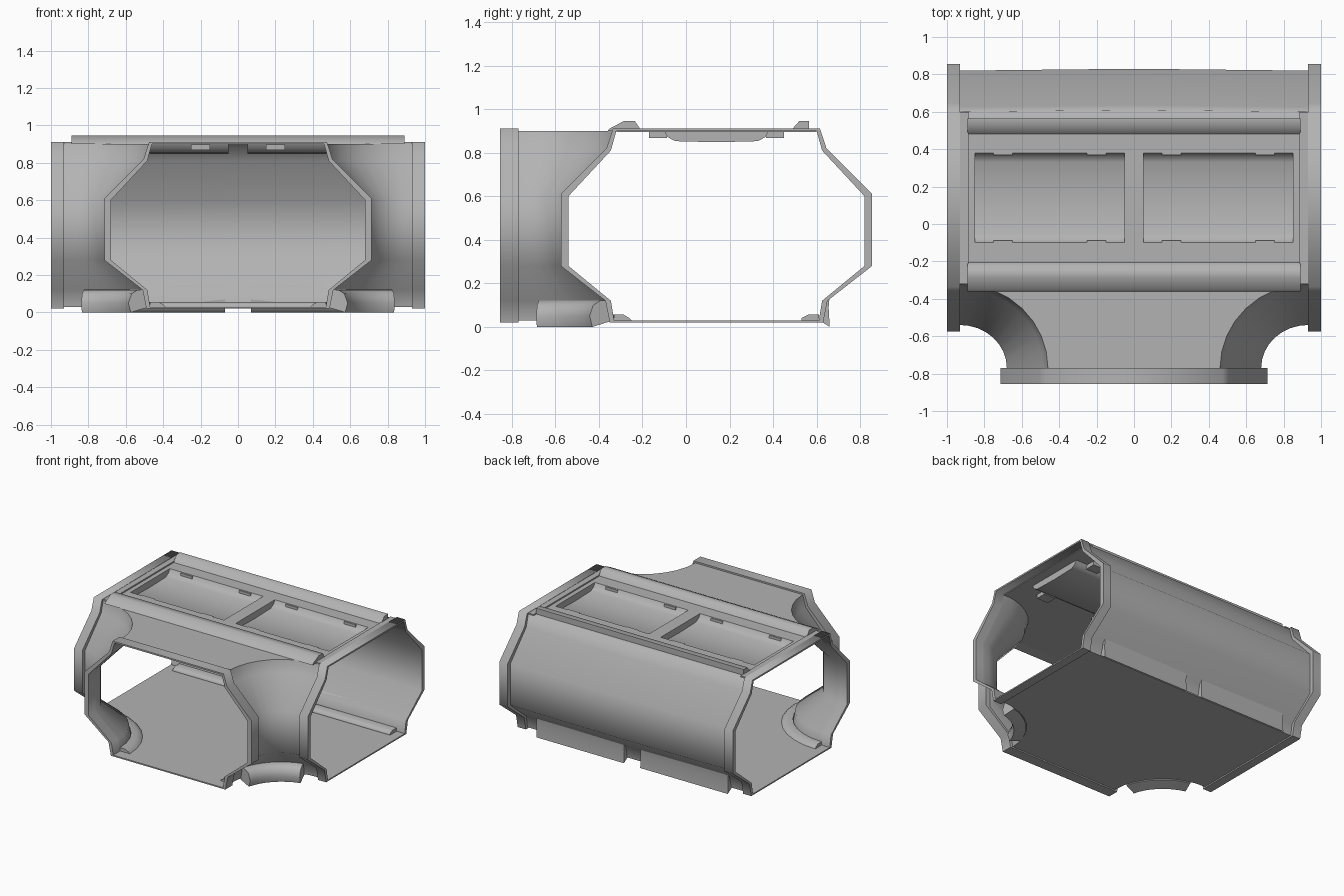
import bpy, bmesh
from math import sin, cos, radians

if "Cube" in bpy.data.objects:
    bpy.data.objects.remove(bpy.data.objects["Cube"])

# Shared corridor half profile: (half width, height), bottom to top
INNER = [(.47, .03), (.485, .12), (.68, .28), (.68, .6), (.485, .81), (.46, .9)]
OUTER = [(.49, .02), (.51, .12), (.715, .28), (.715, .61), (.505, .82), (.475, .912)]
CY = .14                 # centre line of the main corridor
XE, YE = .93, -.77       # where the end collars begin

GREY = bpy.data.materials.new("mid_grey")
GREY.diffuse_color = (.45, .45, .45, 1)
GREY.use_nodes = True
GREY.node_tree.nodes["Principled BSDF"].inputs["Base Color"].default_value = GREY.diffuse_color


def make(name, verts, faces, angle=75):
    bm = bmesh.new()
    vs = [bm.verts.new(v) for v in verts]
    for f in faces:
        bm.faces.new([vs[i] for i in f])
    bmesh.ops.remove_doubles(bm, verts=bm.verts, dist=1e-4)
    bmesh.ops.recalc_face_normals(bm, faces=bm.faces)
    me = bpy.data.meshes.new(name)
    bm.to_mesh(me)
    bm.free()
    me.materials.append(GREY)
    ob = bpy.data.objects.new(name, me)
    bpy.context.collection.objects.link(ob)
    bpy.ops.object.select_all(action='DESELECT')
    ob.select_set(True)
    bpy.context.view_layer.objects.active = ob
    bpy.ops.object.shade_smooth_by_angle(angle=radians(angle))
    return ob


def loft(name, rows, closed=False, caps=False, angle=75):
    n = len(rows[0])
    verts = [p for r in rows for p in r]
    faces = []
    for i in range(len(rows) - 1):
        for j in range(n if closed else n - 1):
            k = (j + 1) % n
            faces.append((i*n + j, i*n + k, (i+1)*n + k, (i+1)*n + j))
    if caps:
        faces += [tuple(range(n)), tuple(range(len(verts) - n, len(verts)))]
    return make(name, verts, faces, angle)


def box(name, x0, x1, y0, y1, z0, z1):
    rows = [[(x, y0, z0), (x, y1, z0), (x, y1, z1), (x, y0, z1)] for x in (x0, x1)]
    return loft(name, rows, True, True)


def extrude_x(name, prof, x0, x1):
    return loft(name, [[(x, y, z) for y, z in prof] for x in (x0, x1)], True, True)


def ring(prof):
    return prof + [(-u, z) for u, z in reversed(prof)]


def fillet(u, t, s, r=1):
    # quarter ellipse joining branch wall to main wall
    a, b = XE - u, CY - u - YE
    return s * (XE - r*a*cos(t)), YE + r*b*sin(t)


ANG = [radians(90 * i / 8) for i in range(9)]


# End collars: closed octagonal rings
def collar(name, place, d0, d1):
    o, i = ring(OUTER), ring(INNER)
    loops = [(o, d0), (o, d1), (i, d1), (i, d0), (o, d0)]
    return loft(name, [[place(u, z, d) for u, z in p] for p, d in loops], True)


for s, side in ((-1, "left"), (1, "right")):
    collar(side + "_collar", lambda u, z, d: (s*d, CY + u, z), XE, 1)
collar("front_collar", lambda u, z, d: (u, d, z), YE, -.855)

# Back wall, bulging very slightly, with the rear roof strip smoothed into it
Z, Y0, Y1 = .9, -.1, .38
loft("back_wall", [[(x, CY + u + .01*(1 - abs(x)/XE), z) for u, z in INNER] + [(x, .54, Z)]
                   for x in (-XE, -.5, 0, .5, XE)])

# Curved corner walls with feet and inner floor trim
FOOT = [(.99, .025), (.8, 0), (.77, .05), (.81, .1), (.88, .12), (.95, .122)]
for s, side in ((-1, "left"), (1, "right")):
    loft(side + "_corner_wall",
         [[(*fillet(u, t, s), z) for u, z in INNER] for t in ANG])
    loft(side + "_corner_foot",
         [[(*fillet(.47, radians(14 + 61*i/8), s, r), z) for r, z in FOOT]
          for i in range(9)], True, True)
    trim = [(1, .03), (1, .056), (1.1, .056), (1.16, .04), (1.18, .03)]
    loft(side + "_corner_trim",
         [[(*fillet(.47, t, s, r), z) for r, z in trim] for t in ANG], True, True)

    # Skirt under the back wall
    extrude_x(side + "_back_skirt", [(.615, .028), (.66, 0), (.655, .09), (.66, .145), (.64, .125)],
              s*.07, s*.82)

extrude_x("back_trim", [(.61, .03), (.61, .056), (.56, .056), (.53, .04), (.53, .03)],
          -XE, XE)

# Floor
right = [fillet(.47, t, 1) for t in ANG]
left = [(-x, y) for x, y in reversed(right)]
outline = right + [(XE, CY + .47), (-XE, CY + .47)] + left
make("floor", [(x, y, .03) for x, y in outline], [tuple(range(len(outline)))])

# Roof: front area plus strips around two openings
right = [fillet(.46, t, 1) for t in ANG]
left = [(-x, y) for x, y in reversed(right)]
front = right + [(XE, Y0), (.85, Y0), (.05, Y0), (-.05, Y0), (-.85, Y0), (-XE, Y0)] + left
make("front_roof", [(x, y, Z) for x, y in front], [tuple(range(len(front)))])
for name, x0, x1, a, b in (("back_roof", -XE, XE, Y1, .54),
                           ("middle_roof", -.05, .05, Y0, Y1),
                           ("left_roof", -XE, -.85, Y0, Y1),
                           ("right_roof", .85, XE, Y0, Y1)):
    make(name, [(x0, a, Z), (x1, a, Z), (x1, b, Z), (x0, b, Z)], [(0, 1, 2, 3)])

# Recessed ceiling trays with clips tucked under the roof at both long edges
TRAY = [(Y0, Z), (-.085, .872), (-.05, .853), (.14, .848), (.33, .853), (.365, .872), (Y1, Z)]
for s, side in ((-1, "left"), (1, "right")):
    n = len(TRAY)
    verts = [(s*x, y, z) for x in (.05, .85) for y, z in TRAY]
    faces = [(i, i+1, n+i+1, n+i) for i in range(n - 1)]
    faces += [tuple(range(n)), tuple(range(n, 2*n))]
    make(side + "_ceiling_tray", verts, faces)
    for x in (.15, .65):
        for y0, y1, e in ((-.17, -.088, "front"), (.368, .45, "back")):
            box(f"{side}_{e}_clip", s*x, s*(x + .1), y0, y1, .868, .898)

# Roof rails
extrude_x("front_rail", [(-.36, .9), (-.35, .912), (-.285, .945), (-.235, .945), (-.205, .9)],
          -.89, .89)
extrude_x("back_rail", [(.48, .9), (.52, .945), (.565, .945), (.565, .9)], -.89, .89)
for s, side in ((-1, "left"), (1, "right")):
    box(side + "_roof_edge", s*.885, s*.93, -.32, .6, .895, .91)
